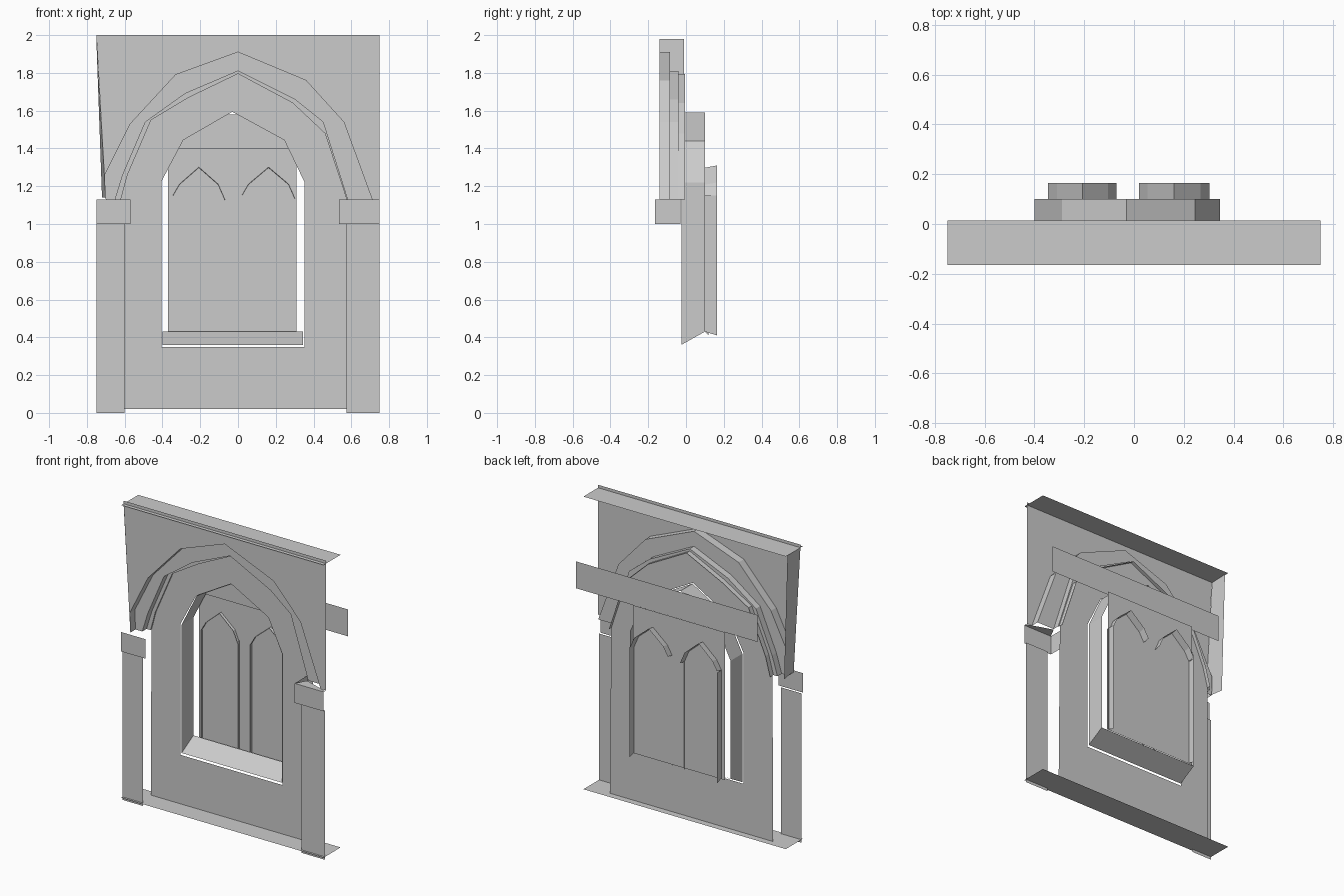
import bpy, bmesh

if "Cube" in bpy.data.objects:
    bpy.data.objects.remove(bpy.data.objects["Cube"])


def finish(bm, name):
    me = bpy.data.meshes.new(name)
    bm.to_mesh(me)
    bm.free()
    ob = bpy.data.objects.new(name, me)
    bpy.context.collection.objects.link(ob)
    return ob


def sheet(name, y, *loops):
    """Flat front-facing sheet from an x,z outline, with optional holes."""
    bm = bmesh.new()
    edges = []
    for loop in loops:
        vs = [bm.verts.new((x, y, z)) for x, z in loop]
        edges += [bm.edges.new((vs[i - 1], vs[i])) for i in range(len(vs))]
    bmesh.ops.triangle_fill(bm, edges=edges, use_beauty=True, use_dissolve=False)
    bm.normal_update()
    for f in bm.faces:
        if f.normal.y > 0:
            f.normal_flip()
    bmesh.ops.dissolve_limit(bm, angle_limit=0.01, verts=bm.verts, edges=bm.edges)
    return finish(bm, name)


def strips(name, rows):
    """Join neighbouring rows of points with quads."""
    bm = bmesh.new()
    vr = [[bm.verts.new(p) for p in row] for row in rows]
    for a, b in zip(vr, vr[1:]):
        for i in range(len(a) - 1):
            bm.faces.new((a[i], a[i + 1], b[i + 1], b[i]))
    return finish(bm, name)


def at(curve, y):
    return [(x, y, z) for x, z in curve]


def rect(x0, x1, z0, z1):
    return [(x0, z0), (x1, z0), (x1, z1), (x0, z1)]


# Arch curves, left to right (x, z)
outer = [(-.70, 1.13), (-.705, 1.26), (-.57, 1.53), (-.33, 1.79), (0, 1.91),
         (.36, 1.76), (.56, 1.54), (.71, 1.13)]
middle = [(-.65, 1.13), (-.61, 1.26), (-.49, 1.54), (-.28, 1.69), (0, 1.81),
          (.30, 1.66), (.45, 1.54), (.58, 1.13)]
inner = [(-.62, 1.13), (-.585, 1.26), (-.46, 1.55), (-.26, 1.67), (0, 1.795),
         (.29, 1.64), (.46, 1.48), (.575, 1.13)]
window = [(-.40, .36), (-.40, 1.22), (-.29, 1.44), (-.03, 1.59),
          (.245, 1.44), (.345, 1.22), (.345, .36)]

# Wall above the arch
sheet("upper_wall", -.14, [(-.75, 2)] + outer + [(.75, 1.13), (.75, 2)])

# Stepped arch mouldings
strips("arch_moulding", [at(outer, -.14), at(outer, -.085), at(middle, -.085),
                         at(middle, -.04), at(inner, -.04), at(inner, -.005)])

# Recessed wall with window hole
gap = [(x + (-.006 if x < -.35 else .006 if x > .3 else 0),
        z + (-.012 if z < .4 else .004)) for x, z in window]
sheet("recessed_wall", -.03, [(-.625, .02)] + inner + [(.585, .02)], gap)

# Window reveal and sloping sill
back = window[:]
back[0], back[-1] = (-.40, .43), (.345, .43)
strips("window_reveal", [at(window, -.025), at(back, .1)])
strips("window_sill", [[(-.40, -.025, .36), (.345, -.025, .36)],
                       [(-.40, .1, .43), (.345, .1, .43)]])

# Back panel of the window, and the wide strip across its head
sheet("window_panel", .118, rect(-.37, .31, .42, 1.41))
sheet("window_head_strip", .1, rect(-.60, .745, 1.40, 1.58))

# Pointed heads and jambs of the twin lights
for side, left, right in (("left", -.345, -.07), ("right", .02, .303)):
    mid = (left + right) / 2
    head = [(left, 1.16), (left + .035, 1.22), (mid, 1.31), (right - .035, 1.22), (right, 1.14)]
    low = [(x, z - .012) for x, z in head]
    strips(side + "_light_head", [at(low, .1), at(head, .165)])
    for x, tag in ((left, "a"), (right, "b")):
        deep = .165 if x in (-.345, .303) else .12
        strips(side + "_light_jamb_" + tag,
               [[(x, .1, .43), (x, .1, 1.15)], [(x, deep, .41), (x, deep, 1.15)]])

# Pilasters and capitals
for side, px, cx in (("left", -.60, -.57), ("right", .575, .535)):
    edge = -.75 if side == "left" else .75
    sheet(side + "_pilaster", -.15, rect(min(edge, px), max(edge, px), 0, 1.0))
    sheet(side + "_capital", -.165, rect(min(edge, cx), max(edge, cx), 1.0, 1.13))
strips("right_capital_side", [[(.535, -.165, 1.0), (.535, -.165, 1.13)],
                              [(.535, -.03, 1.0), (.535, -.03, 1.13)]])
strips("right_capital_top", [[(.535, -.165, 1.13), (.75, -.165, 1.13)],
                             [(.575, -.09, 1.13), (.75, -.15, 1.13)]])

# Side panel on the left, top and bottom strips
strips("left_side_panel", [[(-.75, -.14, 1.98), (-.745, -.01, 1.98)],
                           [(-.70, -.14, 1.14), (-.72, -.01, 1.14)]])
for name, z in (("top_strip", 1.98), ("bottom_strip", .02)):
    strips(name, [[(-.75, -.165, z), (.75, -.165, z)], [(-.75, .015, z), (.75, .015, z)]])
